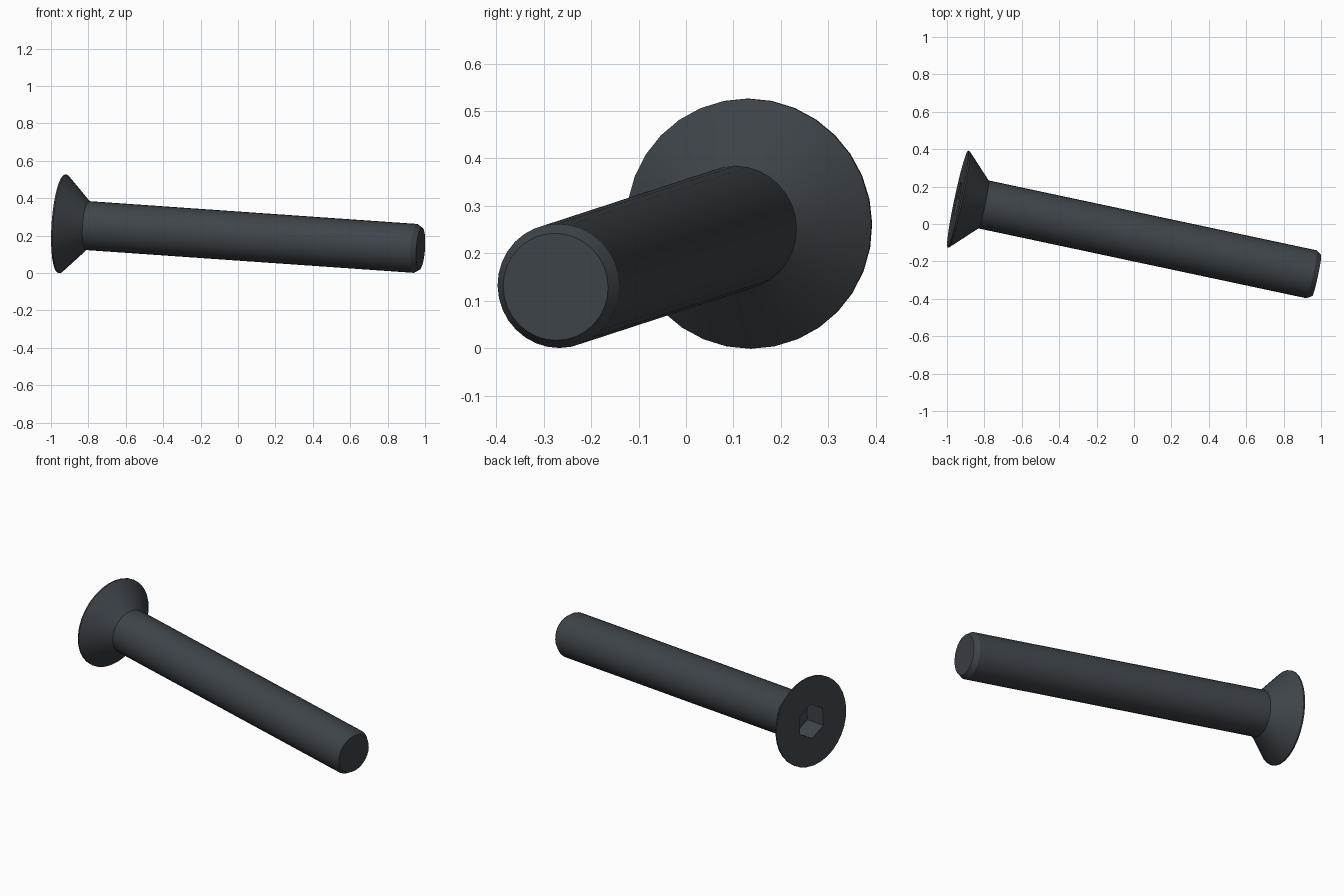
import bpy, bmesh
from math import cos, sin, tau, radians
from mathutils import Vector, Matrix

if "Cube" in bpy.data.objects:
    bpy.data.objects.remove(bpy.data.objects["Cube"], do_unlink=True)

# Material
steel = bpy.data.materials.new("dark steel")
steel.use_nodes = True
colour = (0.048, 0.058, 0.068, 1)
steel.diffuse_color = colour
steel.node_tree.nodes["Principled BSDF"].inputs["Base Color"].default_value = colour

SEGMENTS = 32
HEAD_R, SHANK_R, TIP_R = 0.264, 0.131, 0.113
LENGTH, SOCKET_R, SOCKET_DEPTH = 1.966, 0.102, 0.13

bm = bmesh.new()


def ring(radius, z, count):
    return [bm.verts.new((radius * cos(tau * i / count), radius * sin(tau * i / count), z))
            for i in range(count)]


def skin(a, b):
    n = len(a)
    for i in range(n):
        bm.faces.new((a[i], a[(i + 1) % n], b[(i + 1) % n], b[i]))


def loop_edges(loop):
    return [bm.edges.get((v, loop[i - 1])) for i, v in enumerate(loop)]


# Countersunk head, shank and chamfered tip
profile = [(HEAD_R, 0), (HEAD_R, 0.008), (SHANK_R, 0.141),
           (SHANK_R, LENGTH - 0.028), (TIP_R, LENGTH)]
rings = [ring(r, z, SEGMENTS) for r, z in profile]
for a, b in zip(rings, rings[1:]):
    skin(a, b)
bm.faces.new(rings[-1])

# Hexagonal drive socket
mouth = ring(SOCKET_R, 0, 6)
floor = ring(SOCKET_R, SOCKET_DEPTH, 6)
skin(mouth, floor)
bm.faces.new(floor)

# Flat head face around the socket
bmesh.ops.triangle_fill(bm, use_beauty=True, use_dissolve=False,
                        edges=loop_edges(rings[0]) + loop_edges(mouth))
bmesh.ops.recalc_face_normals(bm, faces=bm.faces)

# Tilt the bolt along its resting axis
axis = Vector((1, -0.213, -0.0695)).normalized()
up = Vector((0, 0, 1))
up = (up - axis * up.dot(axis)).normalized()
side = axis.cross(up)
turn = Matrix((up, side, axis)).transposed().to_4x4()
bm.transform(Matrix.Translation((-0.942, 0.134, 0.263)) @ turn)

mesh = bpy.data.meshes.new("countersunk_bolt")
bm.to_mesh(mesh)
bm.free()
mesh.materials.append(steel)
bolt = bpy.data.objects.new("countersunk_bolt", mesh)
bpy.context.collection.objects.link(bolt)

bpy.ops.object.select_all(action="DESELECT")
bolt.select_set(True)
bpy.context.view_layer.objects.active = bolt
bpy.ops.object.shade_smooth_by_angle(angle=radians(30))
